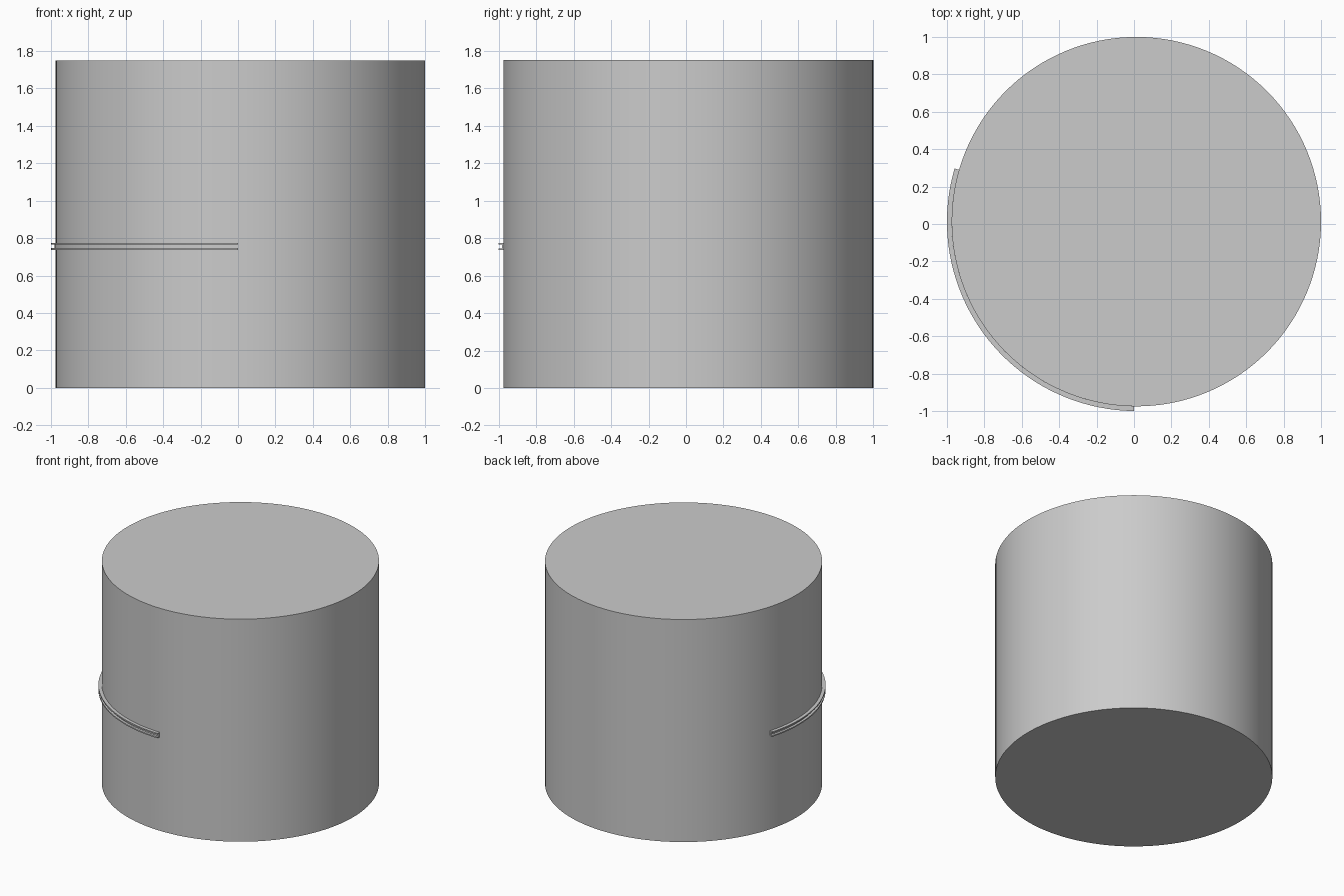
import bpy, bmesh, math

if "Cube" in bpy.data.objects:
    bpy.data.objects.remove(bpy.data.objects["Cube"])

CX = CY = 0.0125      # drum axis
R = 0.9875            # drum radius
H = 1.75

grey = bpy.data.materials.new("light_grey")
grey.diffuse_color = (0.6, 0.6, 0.6, 1)
grey.use_nodes = True
grey.node_tree.nodes["Principled BSDF"].inputs["Base Color"].default_value = grey.diffuse_color

# Drum: plain closed cylinder
bpy.ops.mesh.primitive_cylinder_add(vertices=128, radius=R, depth=H, location=(CX, CY, H / 2))
drum = bpy.context.object
drum.name = "drum"
drum.data.materials.append(grey)
bpy.ops.object.shade_smooth_by_angle(angle=math.radians(30))

# Rail: channel section, open outwards, swept part way round the drum
section = [(R, 0.736), (1.0125, 0.736), (1.0125, 0.746), (R + 0.007, 0.746),
           (R + 0.007, 0.765), (1.0125, 0.765), (1.0125, 0.775), (R, 0.775)]
start, end, steps = math.radians(163.7), math.radians(269.3), 40
bm = bmesh.new()
rings = []
for i in range(steps + 1):
    a = start + (end - start) * i / steps
    rings.append([bm.verts.new((CX + r * math.cos(a), CY + r * math.sin(a), z)) for r, z in section])
n = len(section)
for a, b in zip(rings, rings[1:]):
    for j in range(n):
        k = (j + 1) % n
        bm.faces.new((a[j], a[k], b[k], b[j]))
bm.faces.new(rings[0])
bm.faces.new(rings[-1])
bmesh.ops.recalc_face_normals(bm, faces=bm.faces)
mesh = bpy.data.meshes.new("channel_rail")
bm.to_mesh(mesh)
bm.free()
rail = bpy.data.objects.new("channel_rail", mesh)
mesh.materials.append(grey)
bpy.context.collection.objects.link(rail)
bpy.ops.object.select_all(action='DESELECT')
rail.select_set(True)
bpy.context.view_layer.objects.active = rail
bpy.ops.object.shade_smooth_by_angle(angle=math.radians(30))
